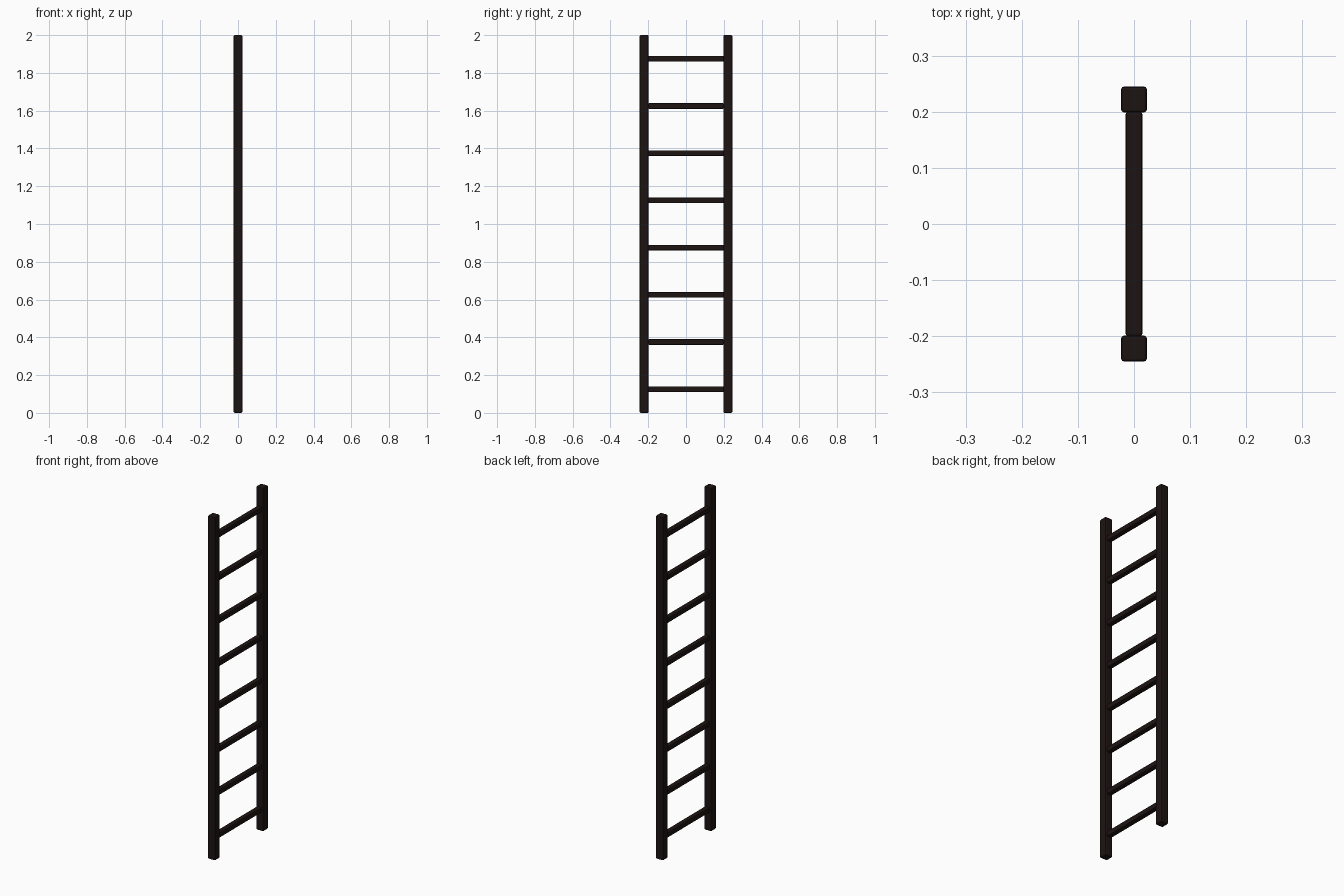
import bpy

if "Cube" in bpy.data.objects:
    bpy.data.objects.remove(bpy.data.objects["Cube"])

wood = bpy.data.materials.new("dark_wood")
wood.diffuse_color = (0.012, 0.007, 0.006, 1)
wood.use_nodes = True
wood.node_tree.nodes["Principled BSDF"].inputs["Base Color"].default_value = wood.diffuse_color


def beam(name, size, location, bevel):
    """Box with softly chamfered edges."""
    bpy.ops.mesh.primitive_cube_add(size=1, location=location)
    ob = bpy.context.object
    ob.name = name
    ob.scale = size
    bpy.ops.object.transform_apply(location=False, rotation=False, scale=True)
    mod = ob.modifiers.new("edge_bevel", 'BEVEL')
    mod.width = bevel
    mod.segments = 2
    ob.data.materials.append(wood)
    return ob


# Two upright rails
for side, label in ((-1, "front"), (1, "back")):
    beam(f"{label}_rail", (0.046, 0.046, 2.0), (0, side * 0.222, 1.0), 0.005)

# Eight evenly spaced rungs, butting against the rails
for i in range(8):
    beam(f"rung_{i + 1}", (0.03, 0.40, 0.03), (0, 0, 0.125 + 0.25 * i), 0.005)
